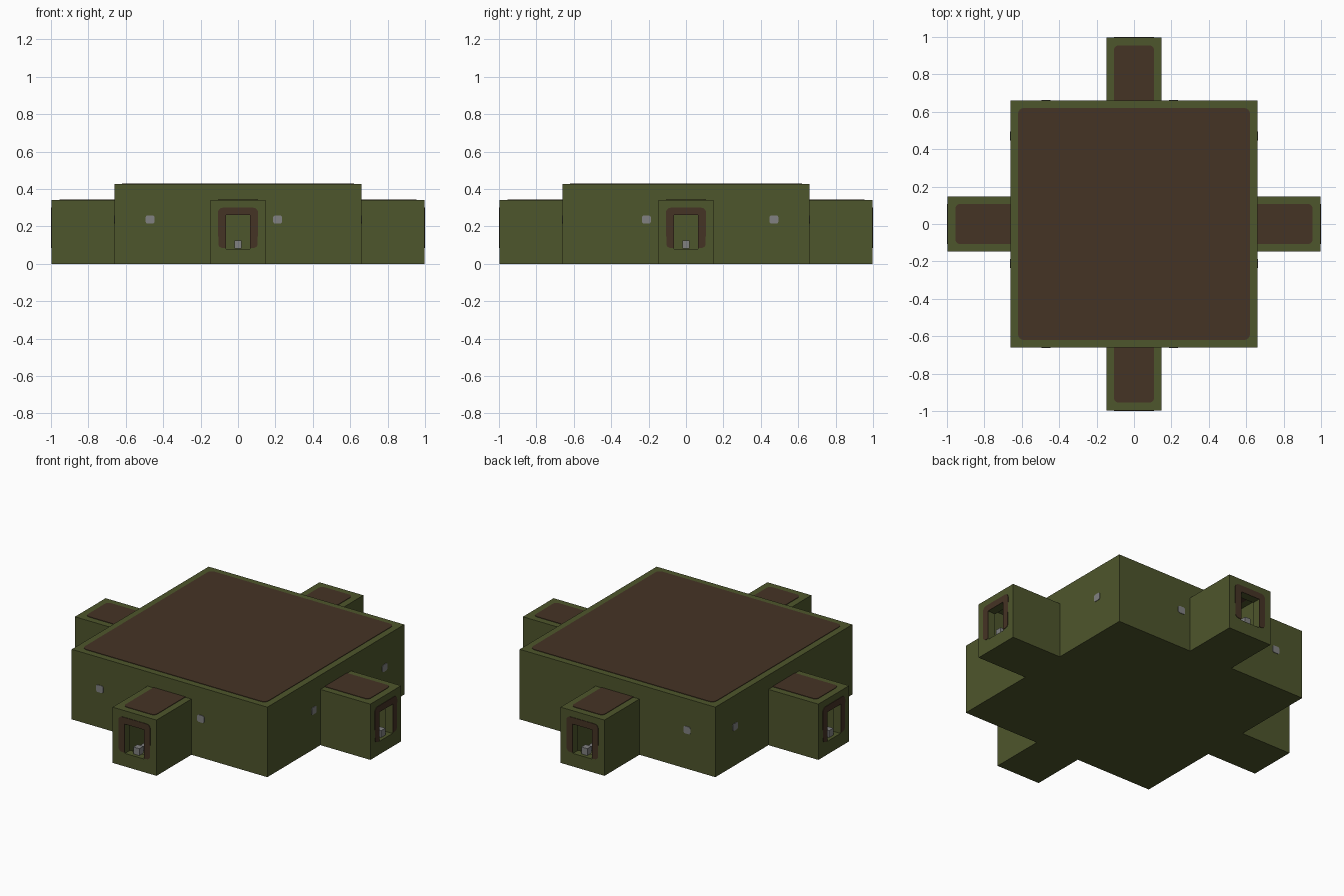
import bpy, bmesh
from math import pi, sin, cos
from mathutils import Matrix, Vector

if "Cube" in bpy.data.objects:
    bpy.data.objects.remove(bpy.data.objects["Cube"], do_unlink=True)


def material(name, rgb):
    m = bpy.data.materials.new(name)
    m.use_nodes = True
    col = (*rgb, 1)
    m.diffuse_color = col
    bsdf = m.node_tree.nodes["Principled BSDF"]
    bsdf.inputs["Base Color"].default_value = col
    bsdf.inputs["Roughness"].default_value = 0.9
    return m


GREEN = material("olive green", (0.076, 0.092, 0.025))
BROWN = material("earth brown", (0.060, 0.033, 0.018))
GREY = material("metal grey", (0.22, 0.22, 0.22))

BODY, BODY_TOP = 0.66, 0.43
ARM, ARM_TOP = 0.148, 0.34
HOLE, SILL, LINTEL = 0.065, 0.08, 0.26
TIP, SKIN = 0.997, 0.003
STAND_UP = Matrix.Rotation(pi / 2, 4, "X")  # local z becomes -y


def finish(name, bm, mat, matrix=Matrix()):
    bm.transform(matrix)
    mesh = bpy.data.meshes.new(name)
    bm.to_mesh(mesh)
    bm.free()
    mesh.materials.append(mat)
    ob = bpy.data.objects.new(name, mesh)
    bpy.context.collection.objects.link(ob)
    return ob


def box(name, lo, hi, mat, matrix=Matrix()):
    lo, hi = Vector(lo), Vector(hi)
    bm = bmesh.new()
    bmesh.ops.create_cube(bm, size=1)
    place = Matrix.Translation((lo + hi) / 2) @ Matrix.Diagonal((*(hi - lo), 1))
    return finish(name, bm, mat, matrix @ place)


def plate(name, pts, mat, matrix, depth=SKIN):
    """Outline in local xy, thickened along local z."""
    bm = bmesh.new()
    base = bm.faces.new([bm.verts.new((x, y, 0)) for x, y in pts])
    ext = bmesh.ops.extrude_face_region(bm, geom=[base], use_keep_orig=True)
    verts = [g for g in ext["geom"] if isinstance(g, bmesh.types.BMVert)]
    bmesh.ops.translate(bm, verts=verts, vec=(0, 0, depth))
    bmesh.ops.recalc_face_normals(bm, faces=bm.faces)
    return finish(name, bm, mat, matrix)


def corner(cx, cy, r, quadrant, steps=4):
    angles = [(quadrant + i / steps) * pi / 2 for i in range(steps + 1)]
    return [(cx + r * cos(a), cy + r * sin(a)) for a in angles]


def rounded(x0, y0, x1, y1, r):
    return (corner(x1 - r, y1 - r, r, 0) + corner(x0 + r, y1 - r, r, 1)
            + corner(x0 + r, y0 + r, r, 2) + corner(x1 - r, y0 + r, r, 3))


def porch(name, matrix):
    """Open-backed shell with a framed opening and a short reveal."""
    bm = bmesh.new()

    def ring(w, z0, z1, y):
        return [bm.verts.new(p) for p in
                ((-w, y, z0), (w, y, z0), (w, y, z1), (-w, y, z1))]

    back = ring(ARM, 0, ARM_TOP, -BODY)
    outer = ring(ARM, 0, ARM_TOP, -TIP)
    inner = ring(HOLE, SILL, LINTEL, -TIP)
    reveal = ring(HOLE, SILL, LINTEL, -TIP + 0.05)
    for a, b in ((back, outer), (outer, inner), (inner, reveal)):
        for k in range(4):
            n = (k + 1) % 4
            bm.faces.new((a[k], a[n], b[n], b[k]))
    return finish(name, bm, GREEN, matrix)


# Main block and its roof panel
box("main_block", (-BODY, -BODY, 0), (BODY, BODY, BODY_TOP - SKIN), GREEN)
plate("roof_panel", rounded(-0.62, -0.62, 0.62, 0.62, 0.03), BROWN,
      Matrix.Translation((0, 0, BODY_TOP - SKIN)))

# Outline of the frame around each opening
F, FB, FT, R = 0.107, 0.085, 0.30, 0.025
frame = ([(HOLE, FB), (HOLE, LINTEL), (-HOLE, LINTEL), (-HOLE, FB)]
         + corner(-F + R, FB + R, R, 2)[1:][::-1]
         + corner(-F + R, FT - R, R, 1)[::-1]
         + corner(F - R, FT - R, R, 0)[::-1]
         + corner(F - R, FB + R, R, 3)[:-1][::-1])

# Four sides: porch, roof patch, frame, gun and wall fittings
for k, side in enumerate(("front", "left", "back", "right")):
    turn = Matrix.Rotation(k * pi / 2, 4, "Z")
    porch(side + "_porch", turn)
    patch = [(F, -BODY), (-F, -BODY)] + corner(-F + R, -0.955 + R, R, 2) \
        + corner(F - R, -0.955 + R, R, 3)
    plate(side + "_porch_roof_patch", patch, BROWN,
          turn @ Matrix.Translation((0, 0, ARM_TOP)))
    plate(side + "_opening_frame", frame, BROWN,
          turn @ Matrix.Translation((0, -TIP, 0)) @ STAND_UP)
    box(side + "_gun_muzzle", (-0.02, -0.98, 0.083), (0.02, -0.94, 0.125), GREY, turn)
    box(side + "_gun_barrel", (-0.013, -0.94, 0.09), (0.013, -0.80, 0.116), GREY, turn)
    sign = 1 if k in (0, 3) else -1
    for i, u in enumerate((-0.47, 0.212)):
        dot = rounded(-0.024, -0.022, 0.024, 0.022, 0.012)
        plate(f"{side}_wall_fitting_{i + 1}", dot, GREY,
              turn @ Matrix.Translation((sign * u, -BODY, 0.237)) @ STAND_UP)
